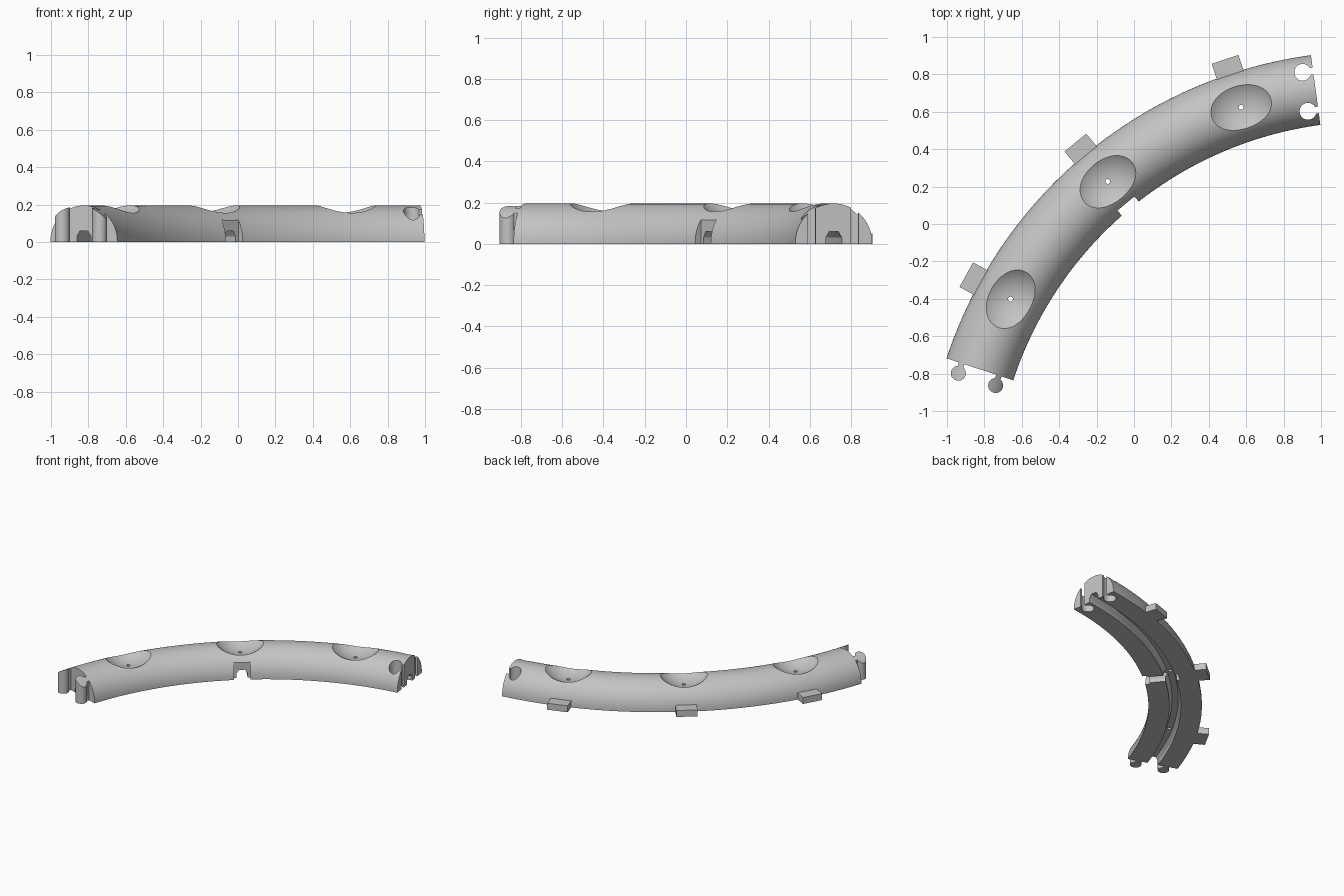
import bpy, bmesh
from math import sin, cos, pi, radians
from mathutils import Matrix, Vector

if "Cube" in bpy.data.objects:
    bpy.data.objects.remove(bpy.data.objects["Cube"])

CENTRE = Vector((1.266, -1.464, 0))       # centre of the bend
R, HALF, BASE, DOME = 2.2, 0.188, 0.006, 0.19
START, END = 97.7, 161.8                  # end angles of the bend
MID = (START + END) / 2
STEP = (END - START) / 3

mat = bpy.data.materials.new("light grey plastic")
mat.use_nodes = True
GREY = (0.55, 0.55, 0.55, 1)
mat.diffuse_color = GREY
mat.node_tree.nodes["Principled BSDF"].inputs["Base Color"].default_value = GREY


def make(name, bm):
    bmesh.ops.recalc_face_normals(bm, faces=bm.faces)
    mesh = bpy.data.meshes.new(name)
    bm.to_mesh(mesh)
    bm.free()
    mesh.materials.append(mat)
    ob = bpy.data.objects.new(name, mesh)
    bpy.context.collection.objects.link(ob)
    return ob


def rad(deg):
    return Vector((cos(radians(deg)), sin(radians(deg)), 0))


def tangent(deg):
    return rad(deg + 90)


def sweep(name, profile, a0, a1, steps):
    """Sweep an (offset, height) profile around the bend."""
    bm = bmesh.new()
    rings = []
    for i in range(steps + 1):
        d = rad(a0 + (a1 - a0) * i / steps)
        rings.append([bm.verts.new(CENTRE + d * (R + o) + Vector((0, 0, z))) for o, z in profile])
    n = len(profile)
    for a, b in zip(rings, rings[1:]):
        for j in range(n):
            bm.faces.new((a[j], a[(j + 1) % n], b[(j + 1) % n], b[j]))
    bm.faces.new(rings[0])
    bm.faces.new(rings[-1])
    return make(name, bm)


def prism(name, outline, z0, z1, matrix):
    bm = bmesh.new()
    low = [bm.verts.new(matrix @ Vector((x, y, z0))) for x, y in outline]
    high = [bm.verts.new(matrix @ Vector((x, y, z1))) for x, y in outline]
    n = len(outline)
    for j in range(n):
        bm.faces.new((low[j], low[(j + 1) % n], high[(j + 1) % n], high[j]))
    bm.faces.new(low)
    bm.faces.new(high)
    return make(name, bm)


def frame(x, y, z, origin):
    m = Matrix((x, y, z)).transposed().to_4x4()
    m.translation = origin
    return m


UP = Vector((0, 0, 1))


def radial_bar(name, outline, deg, r0, r1):
    """Prism running outward from the bend centre at one angle."""
    return prism(name, outline, r0, r1, frame(tangent(deg), UP, rad(deg), CENTRE))


def keyhole(name, deg, offset, radius, neck):
    """Round knob with a straight neck, placed just past an end angle."""
    a = -pi / 2 + 0.4
    arc = [a + (2 * pi - 0.8) * i / 32 for i in range(33)]
    pts = [(radius * cos(t), radius * sin(t)) for t in arc]
    pts += [(-neck, -0.09), (neck, -0.09)]
    origin = CENTRE + rad(deg) * (R + offset) + tangent(deg) * 0.056
    return prism(name, pts, -0.1, 0.4, frame(rad(deg), tangent(deg), UP, origin))


def boolean(ob, cutter, op="DIFFERENCE"):
    mod = ob.modifiers.new("cut", "BOOLEAN")
    mod.operation, mod.solver, mod.object = op, "EXACT", cutter
    bpy.context.view_layer.objects.active = ob
    bpy.ops.object.modifier_apply(modifier=mod.name)
    bpy.data.objects.remove(cutter)


def smooth(ob):
    bpy.ops.object.select_all(action="DESELECT")
    ob.select_set(True)
    bpy.context.view_layer.objects.active = ob
    bpy.ops.object.shade_smooth_by_angle(angle=radians(25))


# Domed cross-section, with a groove underneath for the main body
dome = [(HALF * cos(pi * i / 32), BASE + DOME * sin(pi * i / 32)) for i in range(33)]
solid = [(HALF, 0)] + dome + [(-HALF, 0)]
groove = [(-0.04, 0), (-0.04, 0.03), (-0.022, 0.06), (0.022, 0.06), (0.04, 0.03), (0.04, 0)]
body = sweep("curved_body", solid + groove, START, END, 72)

# Three round dishes with drain holes
for k in (-1, 0, 1):
    spot = CENTRE + rad(MID + k * STEP) * R
    bm = bmesh.new()
    bmesh.ops.create_uvsphere(bm, u_segments=64, v_segments=48, radius=0.23,
                              matrix=Matrix.Translation(spot + UP * 0.355))
    boolean(body, make("dish_cutter", bm))
    circle = [(0.013 * cos(pi * i / 8), 0.013 * sin(pi * i / 8)) for i in range(16)]
    boolean(body, prism("drain_cutter", circle, -0.1, 0.3, Matrix.Translation(spot)))

# Side port on the inside of the bend, with a channel to the groove
port = [(-0.059, -0.05), (0.059, -0.05), (0.059, 0.12), (-0.059, 0.12)]
boolean(body, radial_bar("port_cutter", port, MID, 1.9, 2.047))
channel = [(-0.04, -0.05)] + groove[1:5] + [(0.04, -0.05)]
boolean(body, radial_bar("channel_cutter", channel, MID, 1.95, 2.262))

# Sockets at one end, matching pegs at the other
for side, offset in (("inner", -0.107), ("outer", 0.103)):
    boolean(body, keyhole("socket_cutter", START, offset, 0.045, 0.019))
    peg = sweep(side + "_peg", solid, END - 0.2, END + 4, 8)
    boolean(peg, keyhole("peg_shape", END, offset, 0.04, 0.015), "INTERSECT")
    smooth(peg)
smooth(body)

# Flat label tabs on the outside of the bend
tab = [(-0.075, 0), (0.075, 0), (0.075, 0.05), (-0.075, 0.05)]
for k, name in ((-1, "left_tab"), (0, "middle_tab"), (1, "right_tab")):
    radial_bar(name, tab, MID + k * STEP, 2.3, 2.47)
